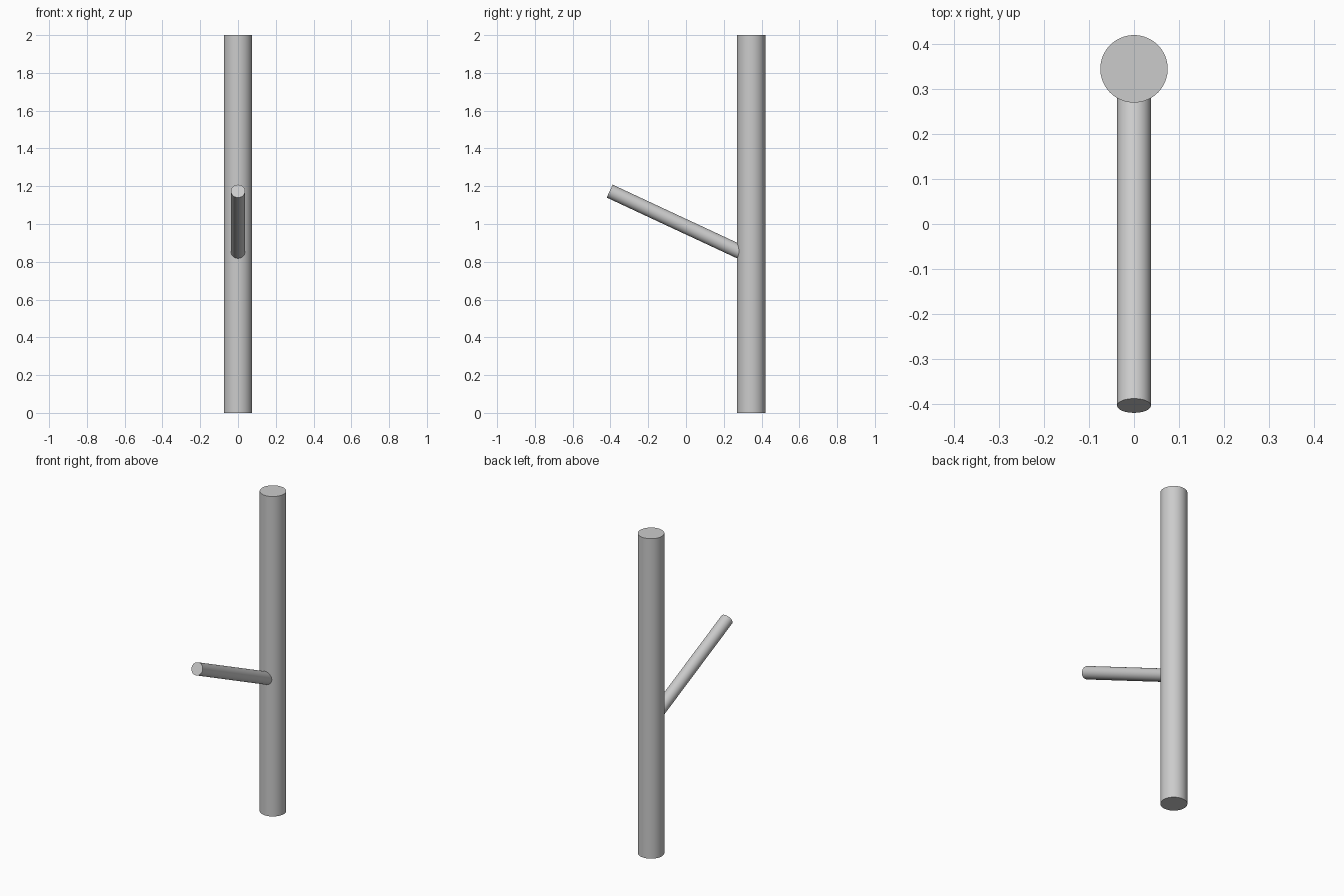
import bpy
import math
from mathutils import Vector

cube = bpy.data.objects.get("Cube")
if cube:
    bpy.data.objects.remove(cube, do_unlink=True)

# Single grey finish
grey = bpy.data.materials.new("light_grey")
grey.use_nodes = True
colour = (0.6, 0.6, 0.6, 1.0)
grey.diffuse_color = colour
grey.node_tree.nodes["Principled BSDF"].inputs["Base Color"].default_value = colour


def rod(name, start, end, radius):
    """Smooth capped cylinder between two points."""
    start, end = Vector(start), Vector(end)
    axis = end - start
    bpy.ops.mesh.primitive_cylinder_add(
        vertices=64, radius=radius, depth=axis.length,
        location=(start + end) / 2,
        rotation=axis.to_track_quat("Z", "Y").to_euler())
    obj = bpy.context.object
    obj.name = name
    obj.data.materials.append(grey)
    bpy.ops.object.shade_smooth_by_angle(angle=math.radians(30))
    return obj


# Upright post at the back
post_y = 0.345
rod("post", (0, post_y, 0), (0, post_y, 2), 0.075)

# Slanted arm rising forward from the post axis
tilt = math.radians(25)
tip = Vector((0, -0.404, 1.174))
reach = (post_y - tip.y) / math.cos(tilt)
root = tip + Vector((0, math.cos(tilt), -math.sin(tilt))) * reach
rod("arm", root, tip, 0.0375)
